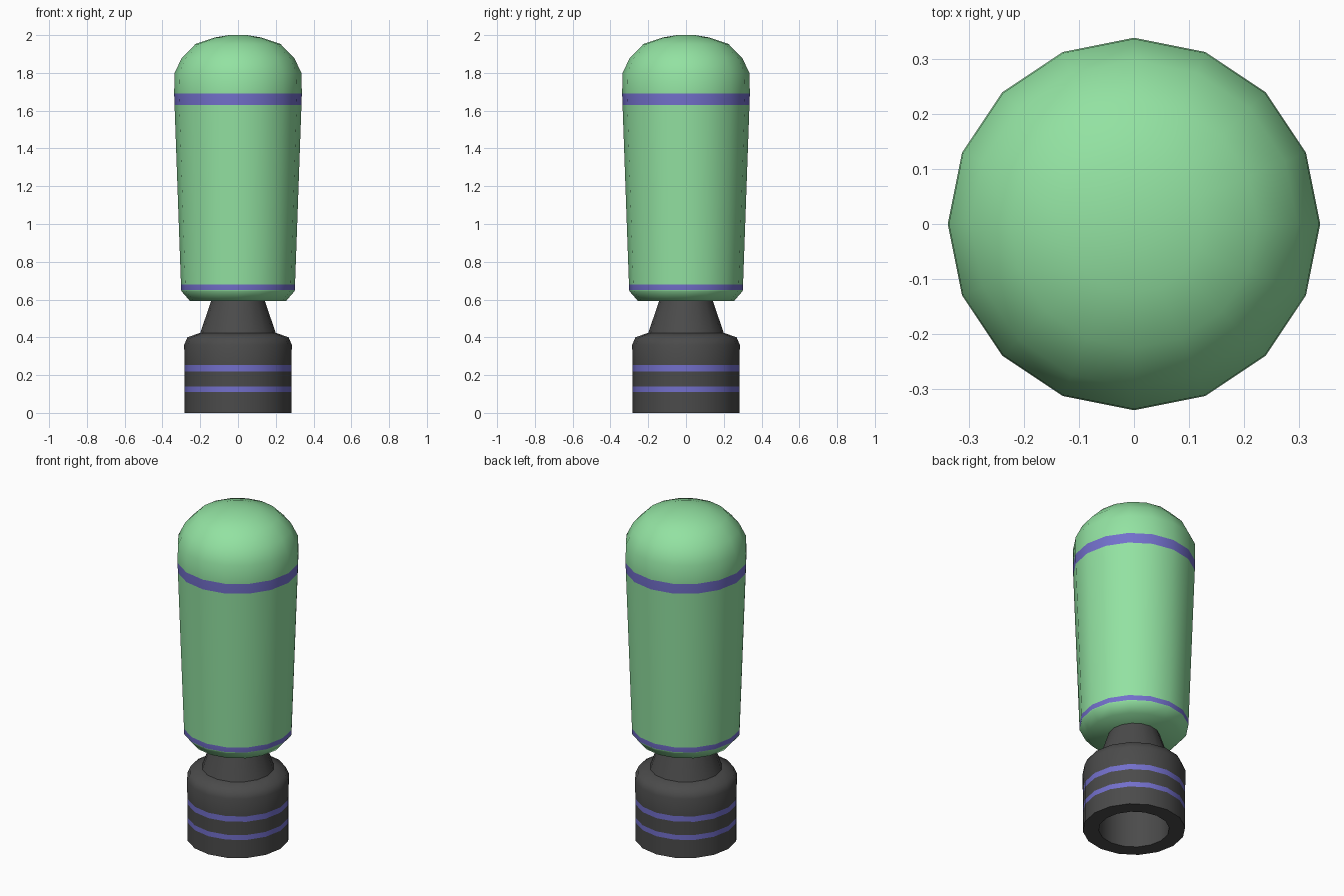
import bpy, bmesh
from math import cos, sin, pi, radians

if "Cube" in bpy.data.objects:
    bpy.data.objects.remove(bpy.data.objects["Cube"])

SIDES = 16


def material(name, rgb):
    m = bpy.data.materials.new(name)
    m.diffuse_color = (*rgb, 1)
    m.use_nodes = True
    m.node_tree.nodes["Principled BSDF"].inputs["Base Color"].default_value = m.diffuse_color
    return m


green = material("green", (0.29, 0.76, 0.36))
purple = material("purple", (0.17, 0.16, 0.60))
dark = material("dark_grey", (0.07, 0.07, 0.07))


def lathe(name, profile, main, bands=(), angle=52):
    """Revolve (radius, z) points; segments listed in bands are purple."""
    bm = bmesh.new()
    rings = [[bm.verts.new((r * cos(2 * pi * i / SIDES), r * sin(2 * pi * i / SIDES), z))
              for i in range(SIDES)] for r, z in profile]
    for s in range(len(rings) - 1):
        a, b = rings[s], rings[s + 1]
        for i in range(SIDES):
            j = (i + 1) % SIDES
            bm.faces.new((a[i], a[j], b[j], b[i])).material_index = int(s in bands)
    bm.faces.new(rings[0][::-1])
    bm.faces.new(rings[-1])
    bmesh.ops.recalc_face_normals(bm, faces=bm.faces[:])
    mesh = bpy.data.meshes.new(name)
    bm.to_mesh(mesh)
    bm.free()
    mesh.materials.append(main)
    mesh.materials.append(purple)
    obj = bpy.data.objects.new(name, mesh)
    bpy.context.collection.objects.link(obj)
    bpy.ops.object.select_all(action='DESELECT')
    obj.select_set(True)
    bpy.context.view_layer.objects.active = obj
    bpy.ops.object.shade_smooth_by_angle(angle=radians(angle))
    return obj


# Domed, tapered body with two colour bands
lathe("body", [(0.255, 0.593), (0.30, 0.645), (0.301, 0.65), (0.302, 0.68),
               (0.336, 1.63), (0.338, 1.69), (0.336, 1.80), (0.297, 1.88),
               (0.225, 1.953), (0.125, 1.987), (0.05, 2.0)],
      green, bands=(2, 4))

# Conical neck
lathe("neck", [(0.20, 0.422), (0.14, 0.60)], dark)

# Hollow base socket with two colour bands: inner wall, rim, outside, shoulder
lathe("base_socket", [(0.195, 0.41), (0.195, 0.0), (0.283, 0.0), (0.283, 0.11),
                      (0.283, 0.14), (0.283, 0.22), (0.283, 0.253), (0.285, 0.36),
                      (0.268, 0.40), (0.20, 0.424)],
      dark, bands=(3, 5))
